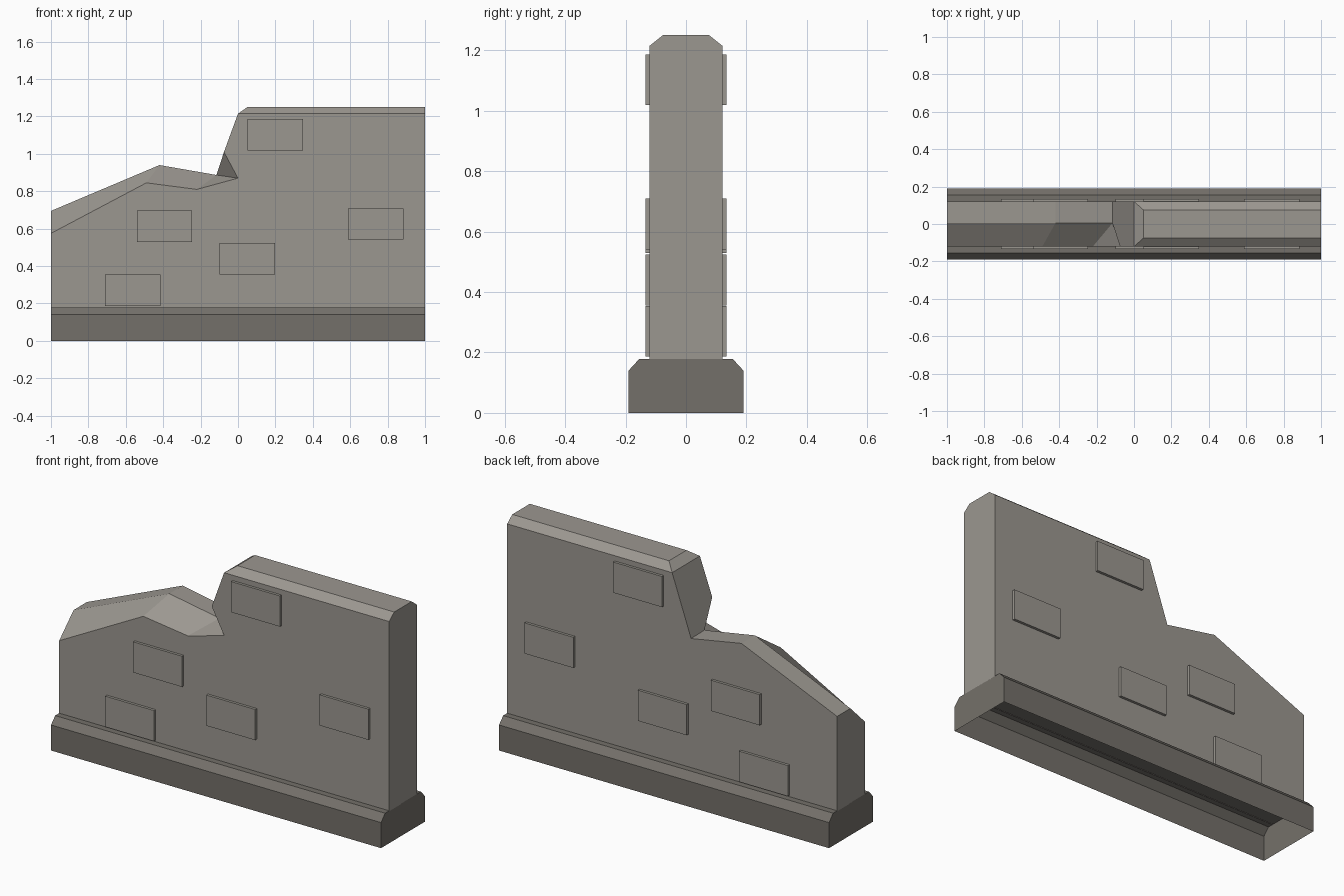
import bpy, bmesh

if "Cube" in bpy.data.objects:
    bpy.data.objects.remove(bpy.data.objects["Cube"])


def material(name, rgb):
    m = bpy.data.materials.new(name)
    m.diffuse_color = (*rgb, 1)
    m.use_nodes = True
    m.node_tree.nodes["Principled BSDF"].inputs["Base Color"].default_value = m.diffuse_color
    return m


stone = material("light_stone", (0.33, 0.31, 0.28))
plinth = material("dark_stone", (0.175, 0.163, 0.144))


def build(name, verts, faces, mat):
    """verts: dict key -> coordinate, faces: lists of keys"""
    bm = bmesh.new()
    v = {k: bm.verts.new(co) for k, co in verts.items()}
    for f in faces:
        bm.faces.new([v[k] for k in f])
    bmesh.ops.recalc_face_normals(bm, faces=bm.faces)
    me = bpy.data.meshes.new(name)
    bm.to_mesh(me)
    bm.free()
    me.materials.append(mat)
    ob = bpy.data.objects.new(name, me)
    bpy.context.collection.objects.link(ob)
    return ob


# Base: chamfered profile swept along x, open underneath
profile = [(-.19, 0), (-.19, .14), (-.155, .178), (.155, .178), (.19, .14), (.19, 0)]
n = len(profile)
verts = {(s, i): (s, y, z) for s in (-1, 1) for i, (y, z) in enumerate(profile)}
faces = [[(-1, i), (-1, i + 1), (1, i + 1), (1, i)] for i in range(n - 1)]
faces += [[(s, i) for i in range(n)] for s in (-1, 1)]
build("base", verts, faces, plinth)

# Wall: back, middle and front outlines (x, z), with the broken left half
W, T, FOOT, SHOULDER, TOP = .12, .076, .175, 1.215, 1.25
back = [(-1, FOOT), (-1, .695), (-.42, .94), (-.115, .885), (0, SHOULDER), (1, SHOULDER), (1, FOOT)]
mid = [(-1, .695), (-.42, .94), (-.115, .887)]
front = [(-1, FOOT), (-1, .575), (-.49, .845), (-.22, .81), (0, .87), (-.075, 1.01),
         (0, SHOULDER), (1, SHOULDER), (1, FOOT)]
cap = [(.05, TOP), (1, TOP)]
verts = {}
for key, y, line in (("b", W, back), ("m", .005, mid), ("f", -W, front),
                     ("p", T, cap), ("q", -T, cap)):
    for i, (x, z) in enumerate(line):
        verts[f"{key}{i}"] = (x, y, z)
faces = [
    [f"b{i}" for i in range(7)], [f"f{i}" for i in range(9)],    # big sides
    "f0 f1 m0 b1 b0".split(), "f8 f7 q1 p1 b5 b6".split(),       # ends
    "m0 m1 b2 b1".split(), "m1 m2 b3 b2".split(),                # broken ridge
    "f1 f2 m1 m0".split(), "f2 f3 m2 m1".split(),                # sloped break
    "f3 f4 m2".split(), "f4 f5 m2".split(),
    "b3 m2 f5 f6 b4".split(), "f6 q0 p0 b4".split(),             # upright break
    "f6 f7 q1 q0".split(), "b4 b5 p1 p0".split(),                # top chamfers
    "q0 q1 p1 p0".split(),
]
build("wall", verts, faces, stone)

# Raised bricks on the front, mirrored to the back
for i, (x, z) in enumerate([(-.563, .27), (-.393, .613), (.05, .44), (.2, 1.102), (.737, .625)]):
    box = {(a, b, c): (x + a * .148, -.127 + b * .0075, z + c * .084)
           for a in (-1, 1) for b in (-1, 1) for c in (-1, 1)}
    ring = [(-1, -1), (1, -1), (1, 1), (-1, 1)]
    faces = [[(s, p, q) for p, q in ring] for s in (-1, 1)]
    faces += [[(p, s, q) for p, q in ring] for s in (-1, 1)]
    faces += [[(p, q, s) for p, q in ring] for s in (-1, 1)]
    ob = build(f"raised_brick_{i + 1}", box, faces, stone)
    mod = ob.modifiers.new("mirror", "MIRROR")
    mod.use_axis = (False, True, False)
